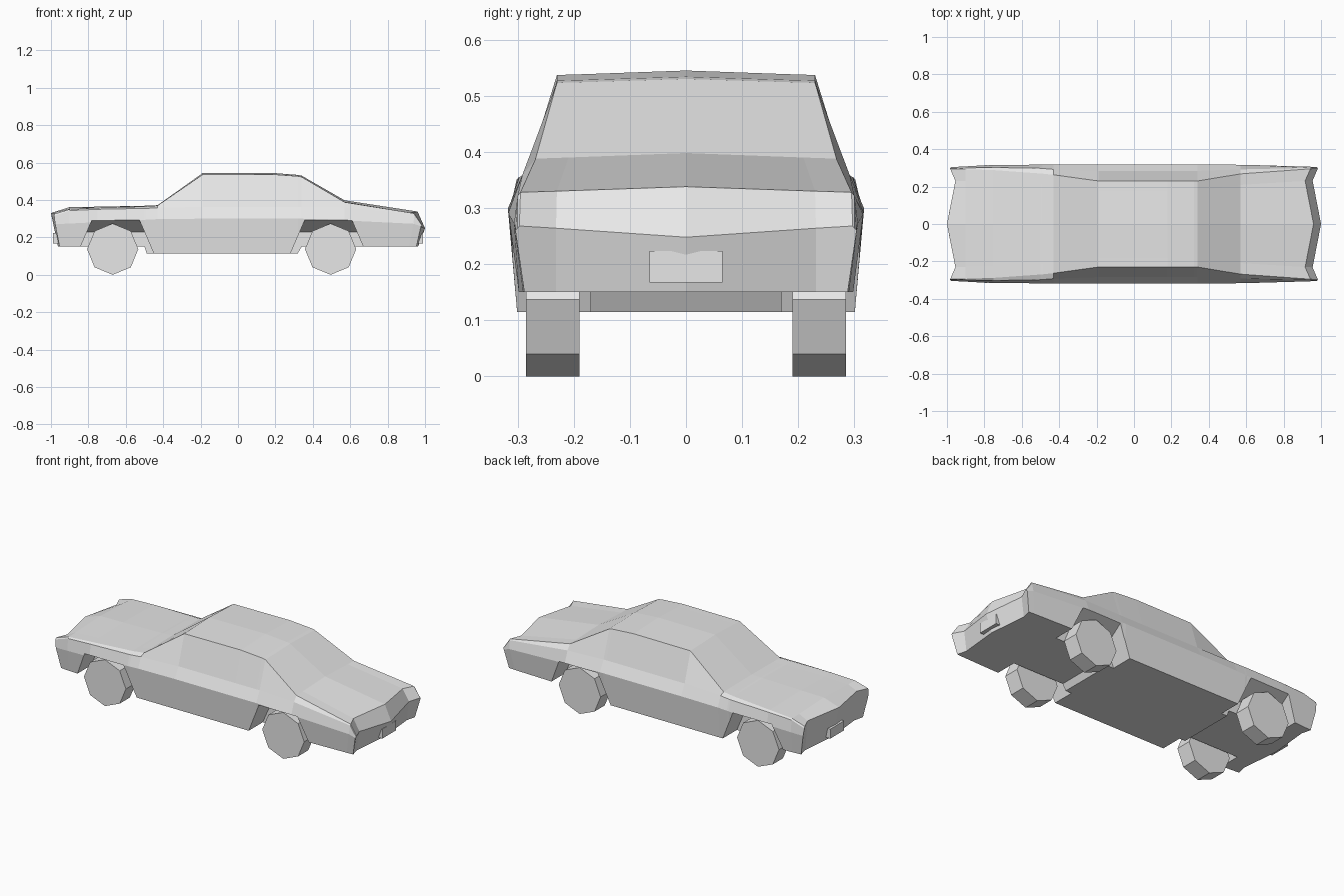
import bpy, bmesh, math
from mathutils import Matrix

cube = bpy.data.objects.get("Cube")
if cube:
    bpy.data.objects.remove(cube, do_unlink=True)

grey = bpy.data.materials.new("light_grey")
grey.use_nodes = True
grey.diffuse_color = (0.8, 0.8, 0.8, 1)
grey.node_tree.nodes["Principled BSDF"].inputs["Base Color"].default_value = (0.8, 0.8, 0.8, 1)


def make_object(name, bm):
    bmesh.ops.recalc_face_normals(bm, faces=bm.faces[:])
    mesh = bpy.data.meshes.new(name)
    bm.to_mesh(mesh)
    bm.free()
    mesh.materials.append(grey)
    obj = bpy.data.objects.new(name, mesh)
    bpy.context.collection.objects.link(obj)
    return obj


# Body stations: x, centre z, crease y, crease z, shoulder y, shoulder z, floor z
STATIONS = [
    (-.965, .33, .295, .325, .299, .315, .15),
    (-.90, .362, .293, .35, .30, .343, .15),
    (-.75, .364, .288, .358, .302, .35, .15),
    (-.50, .369, .27, .365, .298, .355, .15),
    (-.488, .37, .269, .366, .297, .355, .115),
    (-.43, .372, .263, .37, .292, .358, .115),
    (-.19, .543, .23, .535, .284, .363, .115),
    (.18, .545, .23, .537, .284, .363, .115),
    (.32, .534, .23, .527, .284, .363, .115),
    (.34, .53, .23, .523, .284, .363, .15),
    (.57, .398, .268, .388, .292, .358, .15),
    (.925, .338, .295, .328, .30, .322, .15),
    (.965, .248, .297, .268, .30, .264, .15),
]


def half_section(station):
    """Half outline from the top centre, round the side, to the floor centre."""
    x, zc, yc, zcr, ys, zs, zb = station
    ax = abs(x)
    yw = .317 - .06 * max(0, ax - .75)
    zw = min(.30 - .05 * max(0, ax - .38), zs - .004)
    sign = math.copysign(1, x)
    # the two ends bow outward at the centre and corners
    mid, notch, corner = (.035, -.01, .018) if ax > .91 else (0, 0, 0)
    tuck = .02 if ax > .91 else 0
    outline = [
        (mid, 0, zc),
        (notch, .78 * yc, zcr + .2 * (zc - zcr)),
        (corner, yc, zcr),
        (corner, ys, zs),
        (corner * .7, yw, zw),
        (corner / 2 - tuck, yw - .016, zb),
        (notch / 2 - tuck, .78 * yc, zb),
        (mid / 2 - tuck, 0, zb),
    ]
    return [(x + sign * dx, y, z) for dx, y, z in outline]


# Body shell, one half lofted then mirrored
bm = bmesh.new()
rings = [[bm.verts.new(p) for p in half_section(s)] for s in STATIONS]
for a, b in zip(rings, rings[1:]):
    for i in range(len(a) - 1):
        bm.faces.new((a[i], a[i + 1], b[i + 1], b[i]))
for r in (rings[0], rings[-1]):
    bm.faces.new((r[0], r[1], r[6], r[7]))
    bm.faces.new(r[1:7])
body = make_object("car_body", bm)
mirror = body.modifiers.new("mirror", 'MIRROR')
mirror.use_axis = (False, True, False)

# Wheel arch cutters: slanted sides, roof sloping down inward
bm = bmesh.new()
for front, back in ((-.842, -.466), (.296, .67)):
    for side in (-1, 1):
        points = []
        for y, top in ((.17, .23), (.35, .306)):
            for z in (.05, top):
                lean = .43 * (z - .15)
                points += [(front + lean, side * y, z), (back - lean, side * y, z)]
        verts = [bm.verts.new(p) for p in points]
        bmesh.ops.convex_hull(bm, input=verts)
cutter = make_object("arch_cutter", bm)
cutter.hide_render = True
cut = body.modifiers.new("arches", 'BOOLEAN')
cut.operation = 'DIFFERENCE'
cut.solver = 'EXACT'
cut.object = cutter

# Bake the modifiers so the cutter can go
bpy.context.view_layer.update()
graph = bpy.context.evaluated_depsgraph_get()
baked = bpy.data.meshes.new_from_object(body.evaluated_get(graph))
body.modifiers.clear()
body.data = baked
bpy.data.objects.remove(cutter, do_unlink=True)

# Eight-sided wheels
RADIUS = .137
for end, x in (("front", -.67), ("rear", .495)):
    for side, y in (("near", -.2375), ("far", .2375)):
        bm = bmesh.new()
        bmesh.ops.create_cone(bm, cap_ends=True, segments=8, radius1=RADIUS,
                              radius2=RADIUS, depth=.095)
        bm.transform(Matrix.Translation((x, y, RADIUS)) @ Matrix.Rotation(math.pi / 2, 4, 'X'))
        make_object(f"{end}_{side}_wheel", bm)

# Blank plates on both ends
for name, sign in (("front_plate", -1), ("rear_plate", 1)):
    bm = bmesh.new()
    bmesh.ops.create_cube(bm, size=1)
    bm.transform(Matrix.Translation((sign * .96, 0, .195)) @ Matrix.Diagonal((.056, .13, .056, 1)))
    make_object(name, bm)
